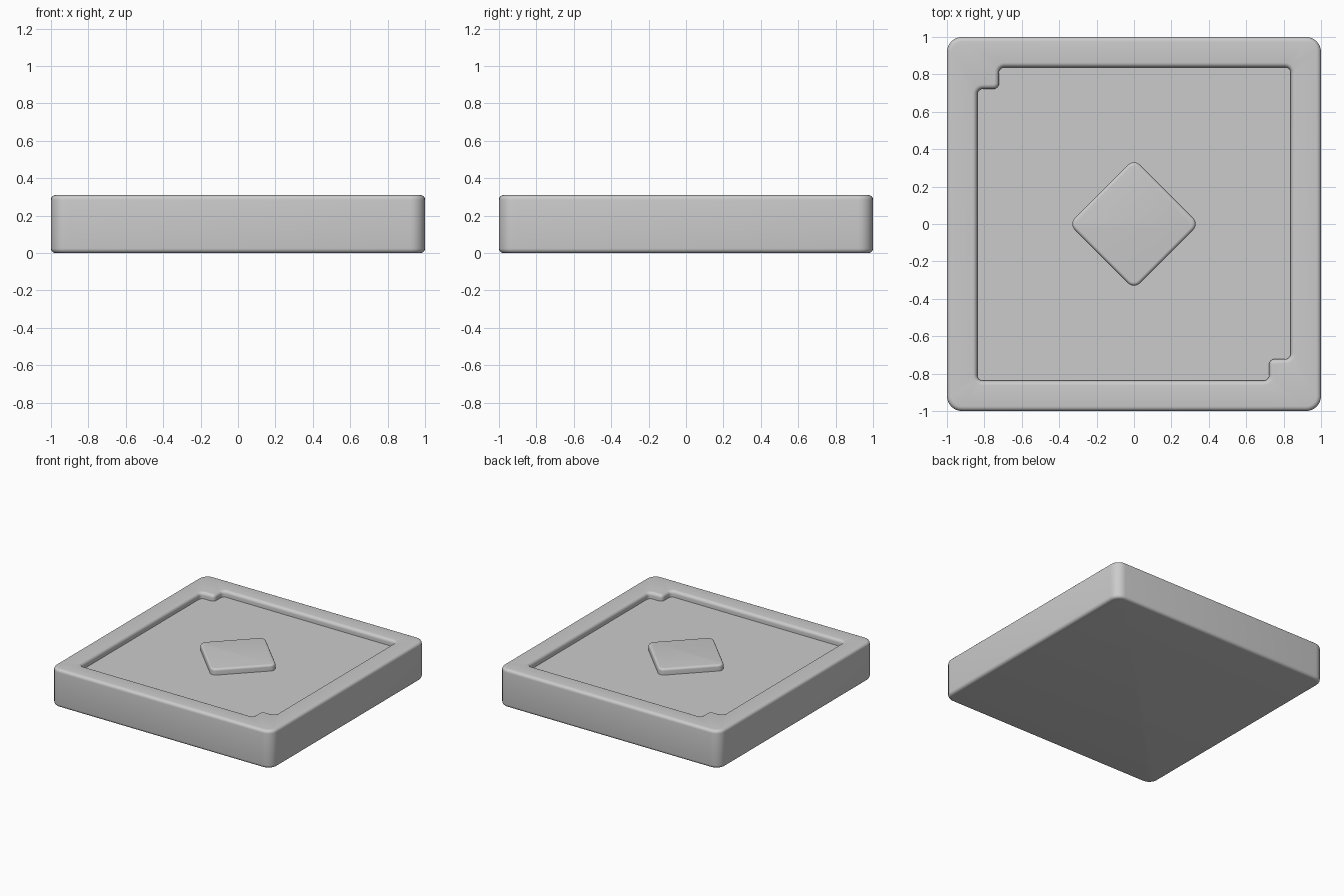
import bpy, bmesh, math
from mathutils import Vector

cube = bpy.data.objects.get("Cube")
if cube:
    bpy.data.objects.remove(cube, do_unlink=True)

HEIGHT, FLOOR = 0.31, 0.26

grey = bpy.data.materials.new("plain grey")
grey.use_nodes = True
grey.diffuse_color = (0.6, 0.6, 0.6, 1)
grey.node_tree.nodes["Principled BSDF"].inputs["Base Color"].default_value = (0.6, 0.6, 0.6, 1)


def outline(corners, radius, grow, steps=6):
    """Rounded counter-clockwise polygon, moved outwards by grow."""
    points = []
    for i, corner in enumerate(corners):
        p = Vector(corner)
        a = (p - Vector(corners[i - 1])).normalized()
        b = (Vector(corners[(i + 1) % len(corners)]) - p).normalized()
        turn = 1 if a.cross(b) > 0 else -1
        na, nb = Vector((a.y, -a.x)), Vector((b.y, -b.x))
        # All corners are right angles, so the arc centre lies on both normals
        centre = p - turn * radius * (na + nb)
        r = radius + turn * grow
        for k in range(steps + 1):
            t = math.pi / 2 * k / steps
            points.append(centre + turn * r * (na * math.cos(t) + nb * math.sin(t)))
    return points


def ring(bm, points, z):
    return [bm.verts.new((p.x, p.y, z)) for p in points]


def bridge(bm, rings):
    for low, high in zip(rings, rings[1:]):
        for i in range(len(low)):
            bm.faces.new((low[i - 1], low[i], high[i], high[i - 1]))


def quarter(size, steps=5):
    """Inset and drop along a rounded edge, from the side to the top."""
    for k in range(steps + 1):
        t = math.pi / 2 * k / steps
        yield size * (1 - math.cos(t)), size * (1 - math.sin(t))


def finish(bm, name):
    bmesh.ops.recalc_face_normals(bm, faces=bm.faces)
    mesh = bpy.data.meshes.new(name)
    bm.to_mesh(mesh)
    bm.free()
    mesh.materials.append(grey)
    obj = bpy.data.objects.new(name, mesh)
    bpy.context.collection.objects.link(obj)
    bpy.ops.object.select_all(action='DESELECT')
    obj.select_set(True)
    bpy.context.view_layer.objects.active = obj
    bpy.ops.object.shade_smooth_by_angle(angle=math.radians(40))
    return obj


def square(s):
    return [(-s, -s), (s, -s), (s, s), (-s, s)]


# Tile body: rounded slab with a notched recess in its top
bm = bmesh.new()
slab, edge = square(1), 0.025
rings = [ring(bm, outline(slab, 0.08, -i), d) for i, d in reversed(list(quarter(edge)))]
rings += [ring(bm, outline(slab, 0.08, -i), HEIGHT - d) for i, d in quarter(edge)]
bridge(bm, rings)
bm.faces.new(rings[0][::-1])

s, n = 0.838, 0.722
recess = [(-s, -s), (n, -s), (n, -n), (s, -n), (s, s), (-n, s), (-n, n), (-s, n)]
walls = [ring(bm, outline(recess, 0.03, 0), FLOOR)]
walls += [ring(bm, outline(recess, 0.03, i), HEIGHT - d) for i, d in quarter(edge)]
bridge(bm, walls)
bm.faces.new(walls[0])

# Flat rim between the outer edge and the recess
rim = [bm.edges.get((loop[i - 1], loop[i])) for loop in (rings[-1], walls[-1])
       for i in range(len(loop))]
bmesh.ops.triangle_fill(bm, edges=rim, use_beauty=True, normal=(0, 0, 1))
finish(bm, "tile_body")

# Raised diamond standing on the recess floor
bm = bmesh.new()
side = square(0.246)
rings = [ring(bm, outline(side, 0.045, 0), FLOOR - 0.01)]
rings += [ring(bm, outline(side, 0.045, -i), HEIGHT - d) for i, d in quarter(0.018)]
bridge(bm, rings)
bm.faces.new(rings[-1])
diamond = finish(bm, "raised_diamond")
diamond.rotation_euler.z = math.pi / 4
